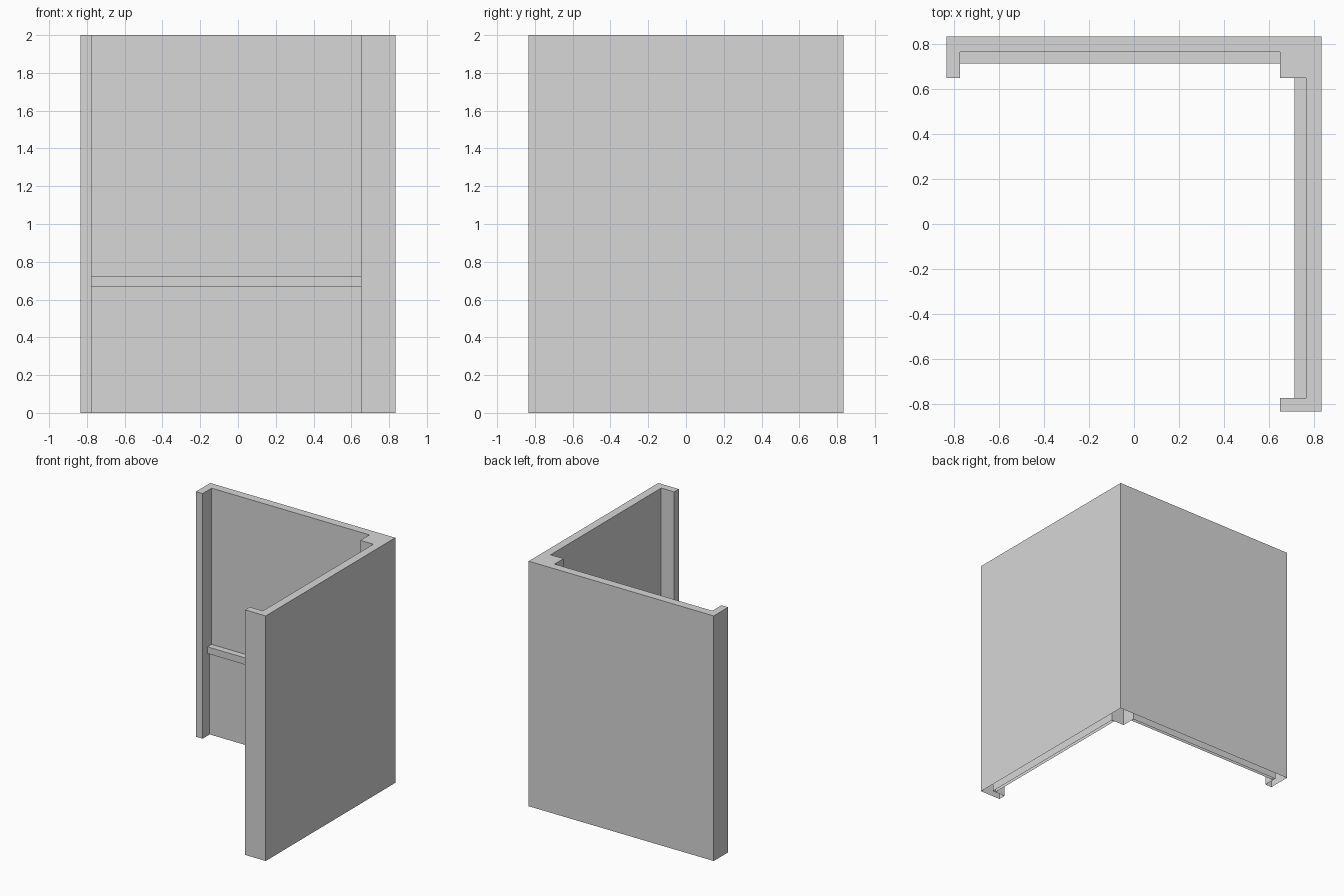
import bpy
import bmesh

HALF, HEIGHT = 0.835, 2.0
END = -0.775     # inner face of the end posts
PANEL = 0.767    # inner face of the upper panels
LOWER = 0.742    # inner face of the lower panels
RAIL = 0.715     # inner face of the rails
POST = 0.65      # inner reach of the posts
RAIL_Z = (0.67, 0.725)

cube = bpy.data.objects.get("Cube")
if cube:
    bpy.data.objects.remove(cube, do_unlink=True)

grey = bpy.data.materials.new("plain grey")
grey.use_nodes = True
colour = (0.68, 0.68, 0.68, 1)
grey.diffuse_color = colour
grey.node_tree.nodes["Principled BSDF"].inputs["Base Color"].default_value = colour


def extrude_profile(name, points, z0, z1, open_bottom=False):
    bm = bmesh.new()
    base = bm.faces.new([bm.verts.new((x, y, z0)) for x, y in points])
    top = bmesh.ops.extrude_face_region(bm, geom=[base], use_keep_orig=True)
    for v in top["geom"]:
        if isinstance(v, bmesh.types.BMVert):
            v.co.z = z1
    bmesh.ops.recalc_face_normals(bm, faces=bm.faces[:])
    if open_bottom:
        bmesh.ops.delete(bm, geom=[base], context="FACES_ONLY")
    mesh = bpy.data.meshes.new(name)
    bm.to_mesh(mesh)
    bm.free()
    mesh.materials.append(grey)
    obj = bpy.data.objects.new(name, mesh)
    bpy.context.collection.objects.link(obj)


def swap(points):
    # Mirror a plan over the diagonal of the corner
    return [(y, x) for x, y in reversed(points)]


# Hollow corner wall with its posts
half_plan = [(HALF, HALF), (-HALF, HALF), (-HALF, POST), (END, POST),
             (END, PANEL), (POST, PANEL), (POST, POST)]
extrude_profile("corner_wall", half_plan + swap(half_plan[1:-1]), 0, HEIGHT, open_bottom=True)


def strip(inner):
    return [(END, inner), (POST, inner), (POST, PANEL), (END, PANEL)]


# Thicker lower panels, and rails capping them, between the posts
for side, place in (("back", list), ("side", swap)):
    extrude_profile(side + "_lower_panel", place(strip(LOWER)), 0, RAIL_Z[0], open_bottom=True)
    extrude_profile(side + "_rail", place(strip(RAIL)), *RAIL_Z)
